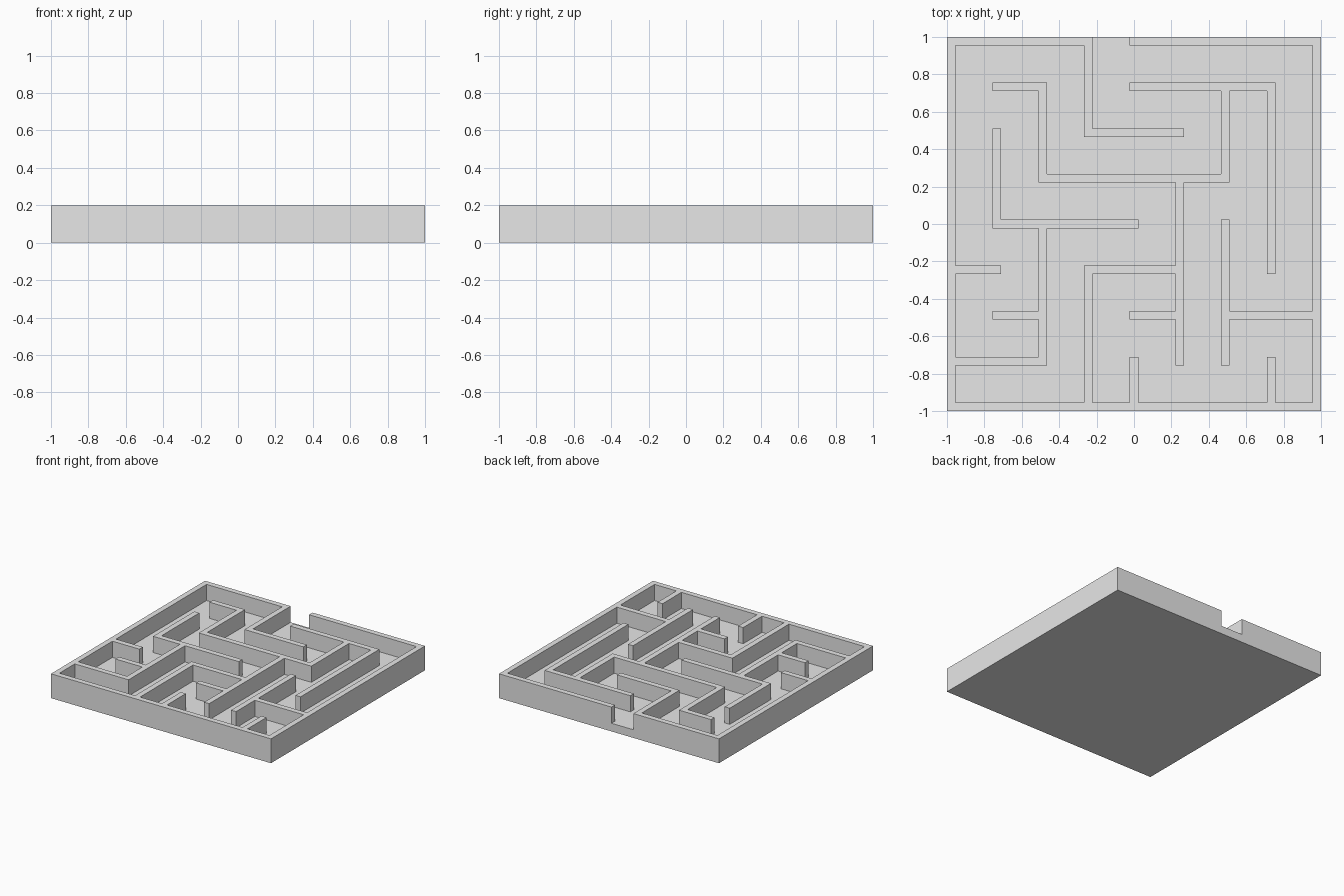
import bpy
import bmesh

if "Cube" in bpy.data.objects:
    bpy.data.objects.remove(bpy.data.objects["Cube"], do_unlink=True)

CELLS = 8
WALL = 0.0455
PITCH = (2 - WALL) / CELLS
FLOOR = 0.067
HEIGHT = 0.2

# Wall runs as corner points on the lattice of posts, x then y
RUNS = [
    [(3, 8), (0, 8), (0, 0), (8, 0), (8, 8), (4, 8)],  # rim with entrance
    [(3, 8), (3, 6), (5, 6)],
    [(1, 7), (2, 7), (2, 5), (6, 5), (6, 7)],
    [(4, 7), (7, 7), (7, 3)],
    [(5, 5), (5, 1)],
    [(1, 6), (1, 4), (4, 4)],
    [(2, 4), (2, 1), (0, 1)],
    [(1, 2), (2, 2)],
    [(0, 3), (1, 3)],
    [(3, 0), (3, 3), (5, 3)],
    [(4, 2), (5, 2)],
    [(6, 4), (6, 1)],
    [(6, 2), (8, 2)],
    [(4, 0), (4, 1)],
    [(7, 0), (7, 1)],
]


def wall_tiles(runs):
    """Tiles covered by walls: even indices are posts, odd ones are the spans."""
    tiles = set()
    for run in runs:
        for (ax, ay), (bx, by) in zip(run, run[1:]):
            for i in range(2 * min(ax, bx), 2 * max(ax, bx) + 1):
                for j in range(2 * min(ay, by), 2 * max(ay, by) + 1):
                    tiles.add((i, j))
    return tiles


# Floor sheet, split along both sides of every possible wall
lines = []
for k in range(CELLS + 1):
    lines += [-1 + k * PITCH, -1 + k * PITCH + WALL]
bm = bmesh.new()
grid = [[bm.verts.new((x, y, FLOOR)) for y in lines] for x in lines]
tiles = wall_tiles(RUNS)
wall_faces = []
for i in range(len(lines) - 1):
    for j in range(len(lines) - 1):
        face = bm.faces.new((grid[i][j], grid[i + 1][j],
                             grid[i + 1][j + 1], grid[i][j + 1]))
        if (i, j) in tiles:
            wall_faces.append(face)

# Sides and underside of the base
rim = [e for e in bm.edges if e.is_boundary]
skirt = bmesh.ops.extrude_edge_only(bm, edges=rim)["geom"]
for v in skirt:
    if isinstance(v, bmesh.types.BMVert):
        v.co.z = 0
bmesh.ops.holes_fill(bm, edges=[e for e in bm.edges if e.is_boundary], sides=0)

# Raise the walls
raised = bmesh.ops.extrude_face_region(bm, geom=wall_faces)["geom"]
for v in raised:
    if isinstance(v, bmesh.types.BMVert):
        v.co.z = HEIGHT
bmesh.ops.recalc_face_normals(bm, faces=bm.faces[:])

mesh = bpy.data.meshes.new("maze")
bm.to_mesh(mesh)
bm.free()
maze = bpy.data.objects.new("maze", mesh)
bpy.context.collection.objects.link(maze)

# Plain grey
grey = bpy.data.materials.new("light grey")
grey.use_nodes = True
grey.diffuse_color = (0.8, 0.8, 0.8, 1)
grey.node_tree.nodes["Principled BSDF"].inputs["Base Color"].default_value = (0.8, 0.8, 0.8, 1)
mesh.materials.append(grey)
